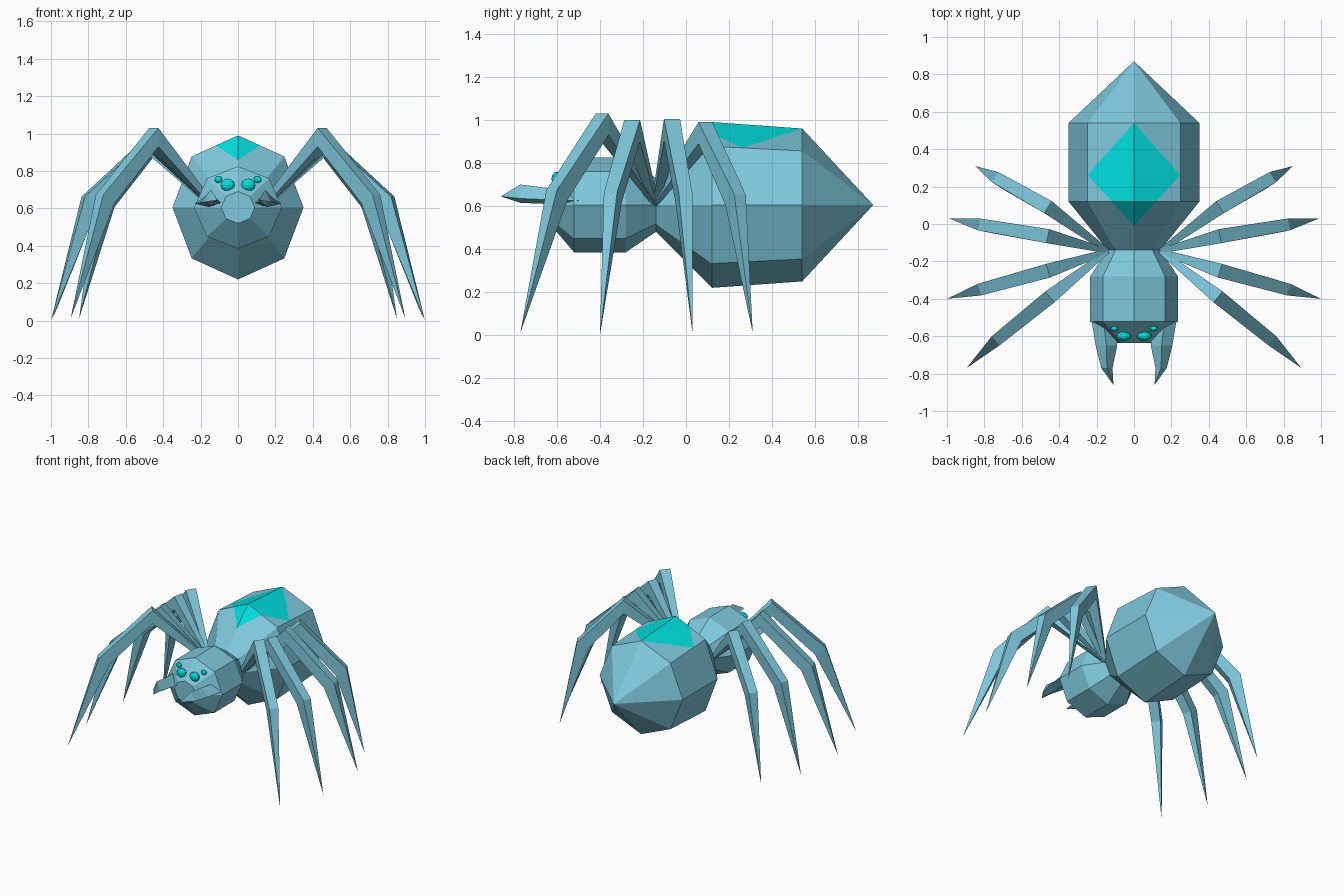
import bpy, bmesh, math
from mathutils import Vector

if "Cube" in bpy.data.objects:
    bpy.data.objects.remove(bpy.data.objects["Cube"], do_unlink=True)


def material(name, color):
    m = bpy.data.materials.new(name)
    m.use_nodes = True
    m.diffuse_color = color
    bsdf = m.node_tree.nodes["Principled BSDF"]
    bsdf.inputs["Base Color"].default_value = color
    bsdf.inputs["Roughness"].default_value = 0.8
    return m


shell = material("dusty_blue", (0.21, 0.58, 0.72, 1))
glow = material("bright_cyan", (0.0, 0.72, 0.72, 1))


def finish(bm, name, *mats):
    bmesh.ops.recalc_face_normals(bm, faces=bm.faces)
    mesh = bpy.data.meshes.new(name)
    bm.to_mesh(mesh)
    bm.free()
    for m in mats:
        mesh.materials.append(m)
    obj = bpy.data.objects.new(name, mesh)
    bpy.context.collection.objects.link(obj)
    return obj


def loft(rings, tip=None):
    """Skin a list of equal point rings, ending in a point or a cap."""
    bm = bmesh.new()
    loops = [[bm.verts.new(p) for p in ring] for ring in rings]
    n = len(loops[0])
    for a, b in zip(loops, loops[1:]):
        for i in range(n):
            j = (i + 1) % n
            bm.faces.new((a[i], a[j], b[j], b[i]))
    bm.faces.new(loops[0])
    if tip:
        t = bm.verts.new(tip)
        for i in range(n):
            bm.faces.new((loops[-1][i], loops[-1][(i + 1) % n], t))
    else:
        bm.faces.new(loops[-1])
    bmesh.ops.recalc_face_normals(bm, faces=bm.faces)
    return bm


def octagon(y, rx, rz, z=0.605):
    angles = [math.tau * i / 8 for i in range(8)]
    return [(rx * math.cos(a), y, z + rz * math.sin(a)) for a in angles]


# Abdomen with a diamond mark cut into its back
MARK_Y, MARK_W, MARK_L = 0.265, 0.25, 0.275
bm = loft([octagon(-0.14, 0.14, 0.125), octagon(0.12, 0.35, 0.385),
           octagon(0.54, 0.35, 0.355)], (0, 0.87, 0.605))


def is_top(f):
    c = f.calc_center_median()
    return f.normal.z > 0.3 and abs(c.x) < 0.25 and c.y < 0.54 and c.z > 0.75


cuts = [((sx * MARK_W, MARK_Y, 0), (sx * MARK_L, sy * MARK_W, 0))
        for sx in (-1, 1) for sy in (-1, 1)]
cuts.append(((0, MARK_Y, 0), (0, 1, 0)))
for point, normal in cuts:
    bm.normal_update()
    faces = [f for f in bm.faces if is_top(f)]
    edges = {e for f in faces for e in f.edges}
    verts = {v for f in faces for v in f.verts}
    bmesh.ops.bisect_plane(bm, geom=faces + list(edges) + list(verts),
                           dist=0.002, plane_co=point, plane_no=normal)
bm.normal_update()
for f in bm.faces:
    c = f.calc_center_median()
    inside = abs(c.x) / MARK_W + abs(c.y - MARK_Y) / MARK_L < 0.99
    f.material_index = int(inside and is_top(f))
finish(bm, "abdomen", shell, glow)

# Head and thorax
finish(loft([octagon(-0.14, 0.14, 0.125), octagon(-0.28, 0.235, 0.22),
             octagon(-0.52, 0.235, 0.22), octagon(-0.635, 0.09, 0.085)]),
       "head_thorax", shell)


# Fangs: square sections narrowing to an inward point
def fang(side, name):
    rings = []
    for y, inner, outer, low, high in ((-0.50, 0.10, 0.23, 0.605, 0.67),
                                       (-0.65, 0.09, 0.205, 0.61, 0.685),
                                       (-0.77, 0.115, 0.175, 0.615, 0.70)):
        mid = (inner + outer) / 2
        rings.append([(side * inner, y, low + 0.02), (side * mid, y, low),
                      (side * outer, y, low + 0.02), (side * mid, y, high)])
    finish(loft(rings, (side * 0.11, -0.86, 0.645)), name, shell)


# Eyes: flattened beads on the sloping brow
def eye(side, name, x, y, z, r):
    bm = bmesh.new()
    bmesh.ops.create_uvsphere(bm, u_segments=10, v_segments=6, radius=r)
    for v in bm.verts:
        v.co = Vector((v.co.x * 1.1 + side * x, v.co.y * 0.7 + y, v.co.z * 0.95 + z))
    finish(bm, name, glow)


# Legs: thin at the hip, widest at the knee, pointed at the foot
def leg(side, name, knee, ankle, foot):
    hip = Vector((0.14, -0.145, 0.62))
    knee, ankle, foot = Vector(knee), Vector(ankle), Vector(foot)
    out = (foot - hip) * Vector((1, 1, 0))
    out.normalize()
    across = Vector((-out.y, out.x, 0))
    up = Vector((0, 0, 1))
    slant = (out + up * 0.6).normalized()
    rings = []
    for p, thick, half, width in ((hip, up, 0.02, 0.012), (knee, up, 0.05, 0.038),
                                  (ankle, slant, 0.045, 0.032)):
        corners = [p + thick * half * a + across * width * b
                   for a, b in ((1, 1), (1, -1), (-1, -1), (-1, 1))]
        rings.append([(side * c.x, c.y, c.z) for c in corners])
    finish(loft(rings, (side * foot.x, foot.y, foot.z)), name, shell)


LEGS = {
    "front_leg": ((0.45, -0.39, 0.98), (0.71, -0.60, 0.65), (0.895, -0.77, 0.01)),
    "mid_front_leg": ((0.46, -0.25, 0.95), (0.79, -0.34, 0.64), (1.0, -0.40, 0.0)),
    "mid_back_leg": ((0.46, -0.065, 0.955), (0.79, -0.01, 0.64), (0.99, 0.03, 0.01)),
    "back_leg": ((0.46, 0.09, 0.94), (0.71, 0.23, 0.63), (0.85, 0.31, 0.01)),
}
for side, label in ((1, "left"), (-1, "right")):
    fang(side, label + "_fang")
    eye(side, label + "_large_eye", 0.055, -0.60, 0.725, 0.036)
    eye(side, label + "_small_eye", 0.105, -0.56, 0.755, 0.02)
    for part, joints in LEGS.items():
        leg(side, label + "_" + part, *joints)
